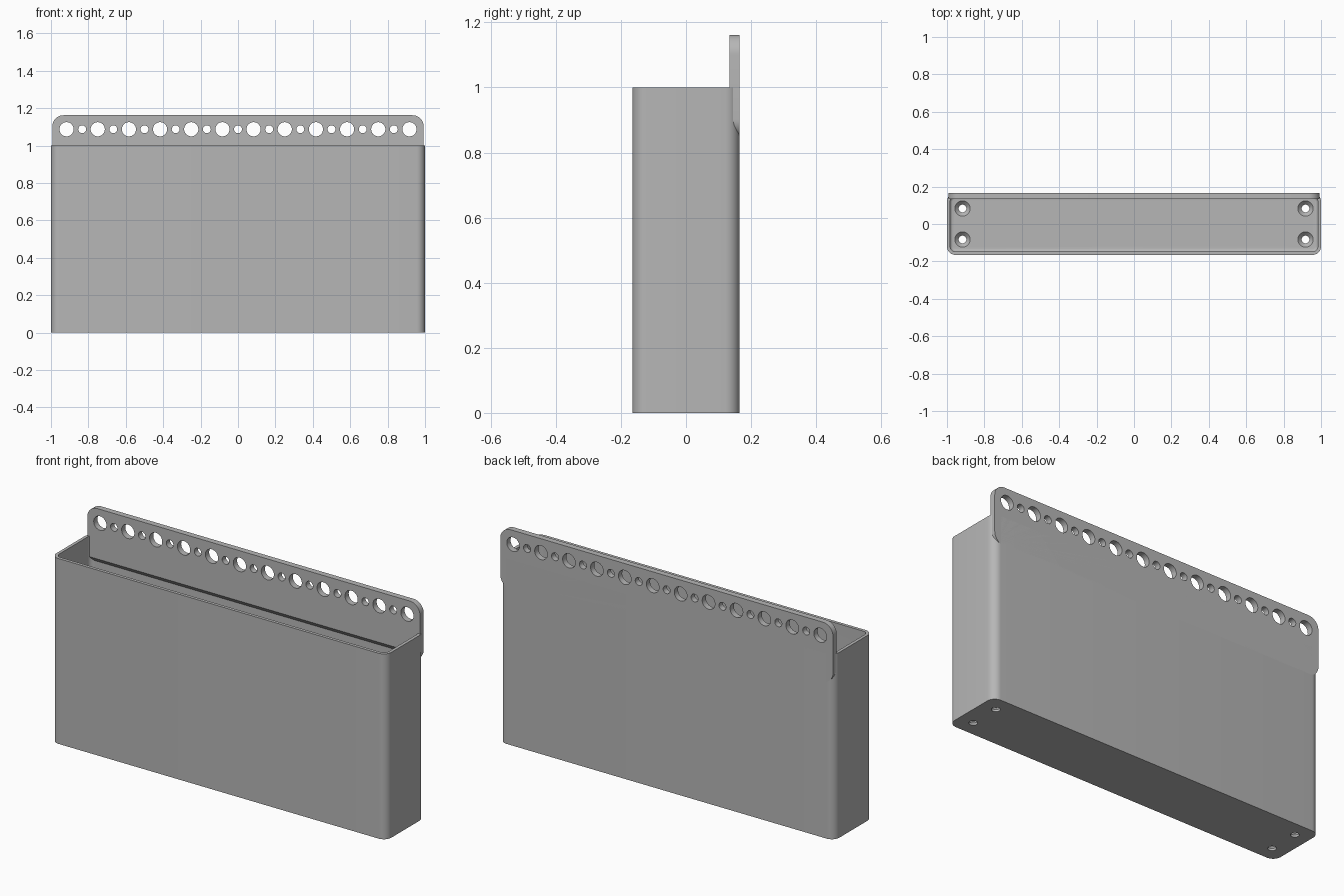
import bpy
import bmesh
from math import sin, cos, pi
from mathutils import Vector

cube = bpy.data.objects.get("Cube")
if cube:
    bpy.data.objects.remove(cube, do_unlink=True)

grey = bpy.data.materials.new("plain grey")
grey.use_nodes = True
grey.diffuse_color = (0.47, 0.47, 0.47, 1)
grey.node_tree.nodes["Principled BSDF"].inputs["Base Color"].default_value = grey.diffuse_color

HALF_X, HALF_Y, HEIGHT = 1.0, 0.165, 1.0
WALL, FLOOR, CORNER = 0.017, 0.033, 0.045
PLATE_FRONT = 0.133
PLATE_LOW, PLATE_HIGH = 0.843, 1.162


def rounded_rect(hx, hy, r, steps=10):
    """Outline of a rounded rectangle, counter-clockwise."""
    points = []
    for quarter, (sx, sy) in enumerate([(1, 1), (-1, 1), (-1, -1), (1, -1)]):
        for i in range(steps + 1):
            a = (quarter + i / steps) * pi / 2
            points.append((sx * (hx - r) + r * cos(a), sy * (hy - r) + r * sin(a)))
    return points


def circle(x, y, r, steps=32):
    return [(x + r * cos(2 * pi * i / steps), y + r * sin(2 * pi * i / steps)) for i in range(steps)]


def loft(bm, layers):
    """Closed solid through a stack of (outline, height) layers."""
    rings = [[bm.verts.new((x, y, z)) for x, y in outline] for outline, z in layers]
    n = len(rings[0])
    for low, high in zip(rings, rings[1:]):
        for i in range(n):
            j = (i + 1) % n
            bm.faces.new((low[i], low[j], high[j], high[i]))
    bm.faces.new(rings[0][::-1])
    bm.faces.new(rings[-1])


def stand_up(bm):
    """Turn a solid drawn in x and height, stacked in depth, to upright."""
    for v in bm.verts:
        v.co = Vector((v.co.x, v.co.z, v.co.y))
    bmesh.ops.reverse_faces(bm, faces=bm.faces[:])


def make_object(name, bm):
    bmesh.ops.recalc_face_normals(bm, faces=bm.faces[:])
    mesh = bpy.data.meshes.new(name)
    bm.to_mesh(mesh)
    bm.free()
    mesh.materials.append(grey)
    obj = bpy.data.objects.new(name, mesh)
    bpy.context.collection.objects.link(obj)
    return obj


def cut(obj, cutter):
    cutter.hide_render = True
    mod = obj.modifiers.new("cut", "BOOLEAN")
    mod.operation = "DIFFERENCE"
    mod.solver = "EXACT"
    mod.object = cutter
    bpy.context.view_layer.objects.active = obj
    bpy.ops.object.modifier_apply(modifier=mod.name)
    bpy.data.objects.remove(cutter, do_unlink=True)


def smooth(obj):
    bpy.ops.object.select_all(action="DESELECT")
    obj.select_set(True)
    bpy.context.view_layer.objects.active = obj
    bpy.ops.object.shade_smooth_by_angle(angle=pi / 6)


# Open box with rounded upright corners
bm = bmesh.new()
outline = rounded_rect(HALF_X, HALF_Y, CORNER)
loft(bm, [(outline, 0), (outline, HEIGHT)])
box = make_object("box", bm)

# Hollow, with a small fillet round the floor
bm = bmesh.new()
fillet, layers = 0.015, []
for i in range(5):
    a = i / 4 * pi / 2
    inset = WALL + fillet * (1 - sin(a))
    layers.append((rounded_rect(HALF_X - inset, HALF_Y - inset, CORNER - inset),
                   FLOOR + fillet * (1 - cos(a))))
layers.append((layers[-1][0], HEIGHT + 0.1))
loft(bm, layers)
cut(box, make_object("hollow_cutter", bm))

# Countersunk screw holes in the floor
bm = bmesh.new()
for x in (-0.917, 0.917):
    for y in (-0.083, 0.083):
        narrow, wide = circle(x, y, 0.021), circle(x, y, 0.041)
        loft(bm, [(narrow, -0.05), (narrow, 0.012), (wide, FLOOR), (wide, FLOOR + 0.01)])
cut(box, make_object("screw_hole_cutter", bm))
smooth(box)

# Hanging plate with rounded corners
bm = bmesh.new()
middle = (PLATE_LOW + PLATE_HIGH) / 2
outline = [(x, z + middle) for x, z in rounded_rect(0.993, (PLATE_HIGH - PLATE_LOW) / 2, 0.06)]
loft(bm, [(outline, PLATE_FRONT), (outline, HALF_Y)])
stand_up(bm)
# Sloping underside that rises towards the front
cutting = bmesh.ops.bisect_plane(bm, geom=bm.verts[:] + bm.edges[:] + bm.faces[:],
                                 plane_co=(0, HALF_Y, PLATE_LOW + 0.002),
                                 plane_no=(0, -0.045, -0.032), clear_outer=True)
rim = [e for e in cutting["geom_cut"] if isinstance(e, bmesh.types.BMEdge)]
bmesh.ops.holes_fill(bm, edges=rim)
plate = make_object("hanging_plate", bm)

# Row of alternating large and small holes
bm = bmesh.new()
for i in range(23):
    outline = circle((i - 11) / 12, 1.087, 0.021 if i % 2 else 0.038)
    loft(bm, [(outline, PLATE_FRONT - 0.05), (outline, HALF_Y + 0.05)])
stand_up(bm)
cut(plate, make_object("plate_hole_cutter", bm))
smooth(plate)
